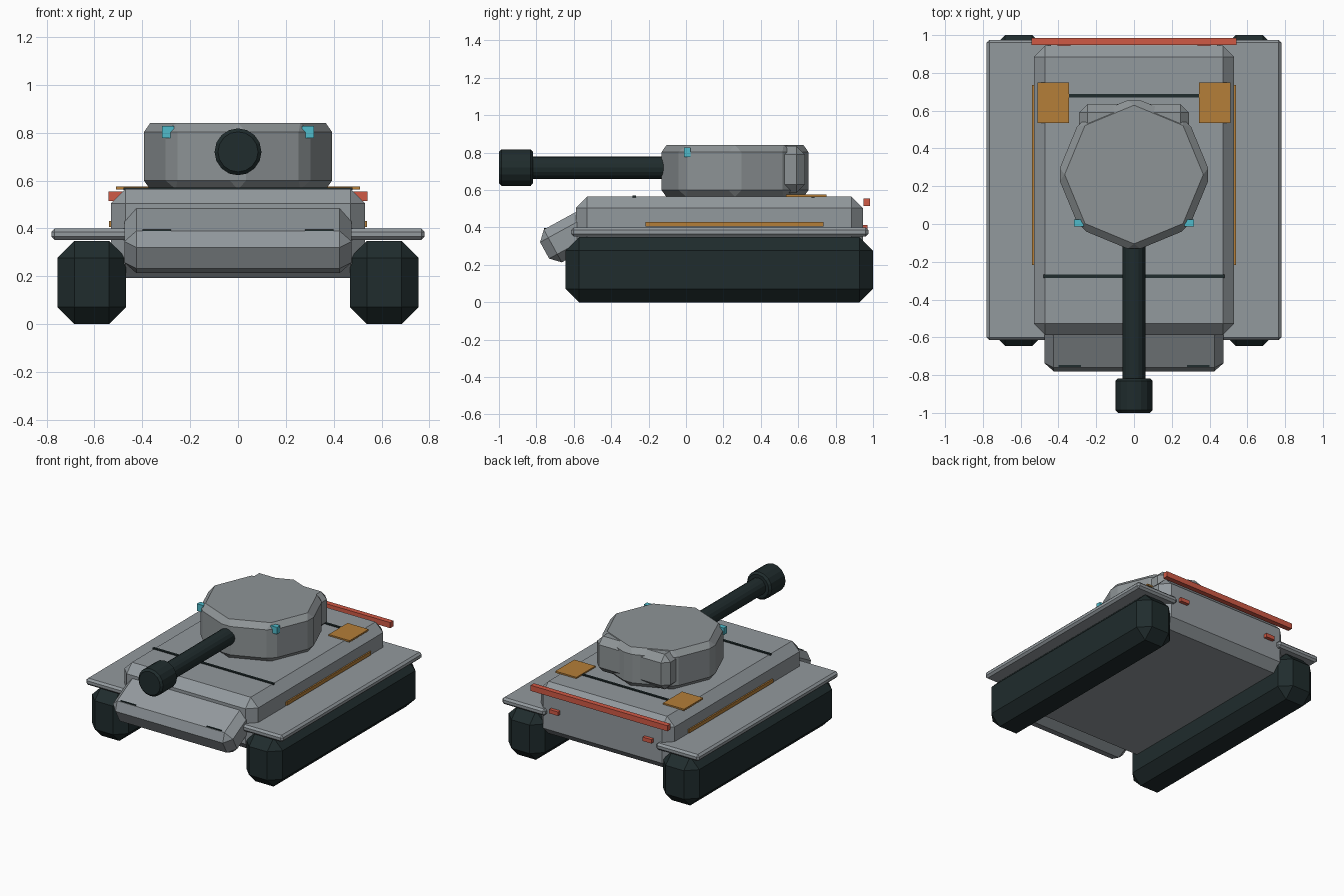
import bpy, bmesh, math
from mathutils import Matrix, Vector

old = bpy.data.objects.get("Cube")
if old:
    bpy.data.objects.remove(old, do_unlink=True)


def material(name, rgb):
    m = bpy.data.materials.new(name)
    m.use_nodes = True
    colour = (*rgb, 1)
    m.diffuse_color = colour
    m.node_tree.nodes["Principled BSDF"].inputs["Base Color"].default_value = colour
    return m


hull_grey = material("hull grey", (0.29, 0.32, 0.34))
turret_grey = material("turret grey", (0.27, 0.295, 0.305))
dark = material("dark rubber", (0.014, 0.025, 0.026))
amber = material("amber", (0.46, 0.21, 0.04))
red = material("lamp red", (0.63, 0.1, 0.06))
cyan = material("sensor cyan", (0.08, 0.5, 0.6))


def finish(name, bm, mat, bevel):
    """Turn a bmesh into an object with an optional flat chamfer."""
    bmesh.ops.recalc_face_normals(bm, faces=bm.faces)
    mesh = bpy.data.meshes.new(name)
    bm.to_mesh(mesh)
    bm.free()
    mesh.materials.append(mat)
    ob = bpy.data.objects.new(name, mesh)
    bpy.context.collection.objects.link(ob)
    if bevel:
        mod = ob.modifiers.new("chamfer", "BEVEL")
        mod.width, mod.segments = bevel, 1
        mod.limit_method, mod.angle_limit = "ANGLE", math.radians(40)
    return ob


def box(name, x, y, z, mat, bevel=0, tilt=0):
    """Box from its ranges, tilted about its own centre."""
    bm = bmesh.new()
    size = [b - a for a, b in (x, y, z)]
    bmesh.ops.create_cube(bm, size=1, matrix=Matrix.Diagonal((*size, 1)))
    ob = finish(name, bm, mat, bevel)
    ob.location = [(a + b) / 2 for a, b in (x, y, z)]
    ob.rotation_euler.x = tilt
    return ob


def pair(name, x, y, z, mat, bevel=0):
    """Matching boxes on both sides."""
    box("left_" + name, x, y, z, mat, bevel)
    box("right_" + name, (-x[1], -x[0]), y, z, mat, bevel)


def drum(name, radius, length, centre, mat, sides, bevel=0, rotation=None):
    bm = bmesh.new()
    bmesh.ops.create_cone(bm, cap_ends=True, segments=sides, radius1=radius,
                          radius2=radius, depth=length,
                          matrix=rotation or Matrix())
    ob = finish(name, bm, mat, bevel)
    ob.location = centre
    return ob


# Running gear and hull
pair("track", (0.467, 0.755), (-0.645, 1.0), (0, 0.348), dark, 0.072)
pair("fender", (0.44, 0.78), (-0.615, 0.975), (0.352, 0.4), hull_grey, 0.014)
box("hull", (-0.53, 0.53), (-0.588, 0.945), (0.192, 0.565), hull_grey, 0.06)

# Sloped nose plate: placed by its upper front corner, running back into the hull
tilt = math.radians(28.7)
length, thick = 0.4, 0.2
along = Vector((0, math.cos(tilt), math.sin(tilt)))
down = Vector((0, math.sin(tilt), -math.cos(tilt)))
nose = box("nose_plate", (-0.475, 0.475), (0, length), (0, thick), hull_grey, 0.05, tilt)
nose.location = Vector((0, -0.804, 0.365)) + along * length / 2 + down * thick / 2
pair("nose_slot", (0.28, 0.4), (-0.758, -0.745), (0.388, 0.396), dark)

# Turret with rear stowage box
drum("turret", 0.407, 0.277, (0, 0.262, 0.7015), turret_grey, 8, 0.037)
box("turret_bustle", (-0.29, 0.29), (0.42, 0.635), (0.585, 0.836), turret_grey, 0.045)

# Gun
lay = Matrix.Rotation(math.pi / 2, 4, "X")
drum("gun_barrel", 0.06, 0.78, (0, -0.46, 0.72), dark, 16, 0, lay)
drum("muzzle", 0.098, 0.183, (0, -0.9085, 0.72), dark, 16, 0.014, lay)

# Deck details
for name, y in (("front_deck_seam", -0.285), ("rear_deck_seam", 0.67)):
    box(name, (-0.478, 0.478), (y, y + 0.017), (0.56, 0.572), dark)
pair("engine_hatch", (0.343, 0.51), (0.535, 0.75), (0.563, 0.575), amber)
pair("side_stripe", (0.525, 0.54), (-0.217, 0.735), (0.405, 0.43), amber)

# Lamps and sensors
box("rear_light_bar", (-0.542, 0.542), (0.948, 0.985), (0.515, 0.555), red)
pair("tail_lamp", (0.335, 0.405), (0.93, 0.97), (0.385, 0.413), red)
pair("turret_sensor", (0.267, 0.317), (-0.012, 0.025), (0.777, 0.827), cyan)
